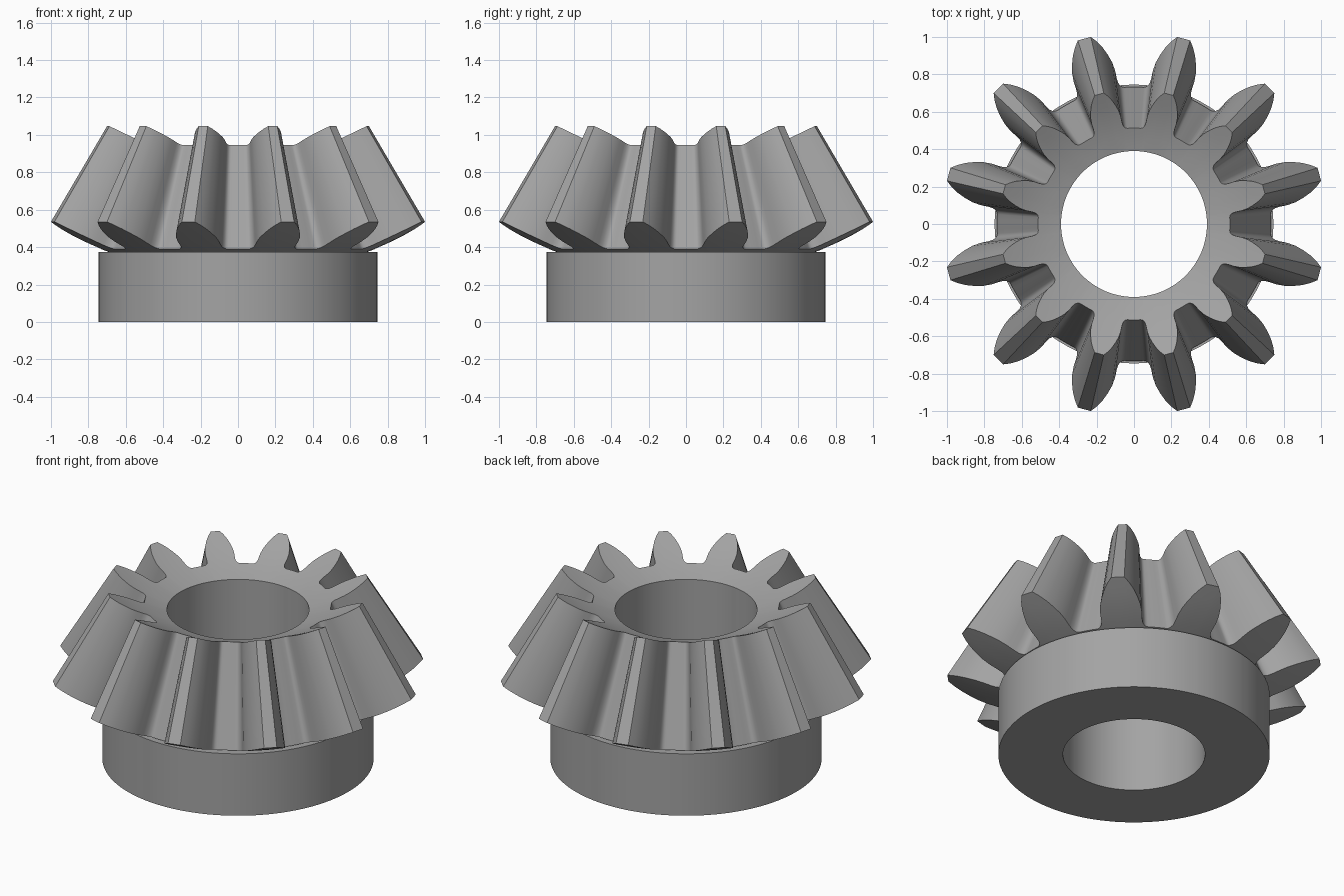
import bpy
import bmesh
from math import sin, cos, asin, sqrt, radians, pi

if "Cube" in bpy.data.objects:
    bpy.data.objects.remove(bpy.data.objects["Cube"])

TEETH = 12
APEX = 2.24                 # height where all tooth lines meet
R_OUT, R_IN = 1.99, 1.393   # spheres bounding the teeth
BORE, HUB_R, HUB_TOP = 0.39, 0.745, 0.375

steel = bpy.data.materials.new("grey_steel")
steel.use_nodes = True
GREY = (0.37, 0.37, 0.37, 1)
steel.diffuse_color = GREY
steel.node_tree.nodes["Principled BSDF"].inputs["Base Color"].default_value = GREY


def on_sphere(radius, cone, azimuth):
    """Point on a sphere around the apex, cone angle measured from straight down."""
    r = radius * sin(cone)
    return (r * cos(azimuth), r * sin(azimuth), APEX - radius * cos(cone))


def loft(name, loops):
    """Skin neighbouring closed loops with quads."""
    bm = bmesh.new()
    rings = [[bm.verts.new(p) for p in loop] for loop in loops]
    n = len(rings[0])
    for a, b in zip(rings, rings[1:]):
        for i in range(n):
            j = (i + 1) % n
            bm.faces.new((a[i], b[i], b[j], a[j]))
    bmesh.ops.recalc_face_normals(bm, faces=bm.faces)
    mesh = bpy.data.meshes.new(name)
    bm.to_mesh(mesh)
    bm.free()
    mesh.materials.append(steel)
    obj = bpy.data.objects.new(name, mesh)
    bpy.context.collection.objects.link(obj)
    bpy.ops.object.select_all(action='DESELECT')
    obj.select_set(True)
    bpy.context.view_layer.objects.active = obj
    bpy.ops.object.shade_smooth_by_angle(angle=radians(35))
    return obj


# Half tooth: (cone angle, half width) in degrees, from tip down to root
half = [(31.05, 2.0), (30, 3.5), (28.8, 4.9), (27.4, 6.2), (26, 7.3),
        (24.6, 7.95), (23.2, 8.25), (22.4, 8.6), (21.9, 9.4),
        (21.68, 10.1), (21.6, 11), (21.6, 13)]
tooth = [(c, -w) for c, w in reversed(half)] + half

# Repeat the tooth around the axis
outline = []
for k in range(TEETH):
    centre = (k + 0.5) * 360 / TEETH
    outline += [(radians(c), radians(centre + w)) for c, w in tooth]


def outline_loop(radius, inner_cone=0.0, t=0.0):
    """Tooth outline on a sphere, drawn towards a plain circle by t."""
    return [on_sphere(radius, c + (inner_cone - c) * t, a) for c, a in outline]


def circle(r, z):
    return [(r * cos(a), r * sin(a), z) for _, a in outline]


# Toothed crown: dished upper end, flanks, curved lower end
bore_cone = asin(BORE / R_IN)
neck = sqrt(R_OUT ** 2 - (APEX - HUB_TOP) ** 2)
neck_cone = asin(neck / R_OUT)
steps = [0, 0.25, 0.5, 0.75, 1]
crown = [outline_loop(R_IN, bore_cone, t) for t in reversed(steps)]
crown += [outline_loop(R_OUT, neck_cone, t) for t in steps]
loft("toothed_crown", crown)

# Hub with the through bore
bore_top = APEX - R_IN * cos(bore_cone)
loft("hub", [circle(neck, HUB_TOP), circle(HUB_R, HUB_TOP), circle(HUB_R, 0),
             circle(BORE, 0), circle(BORE, bore_top)])
